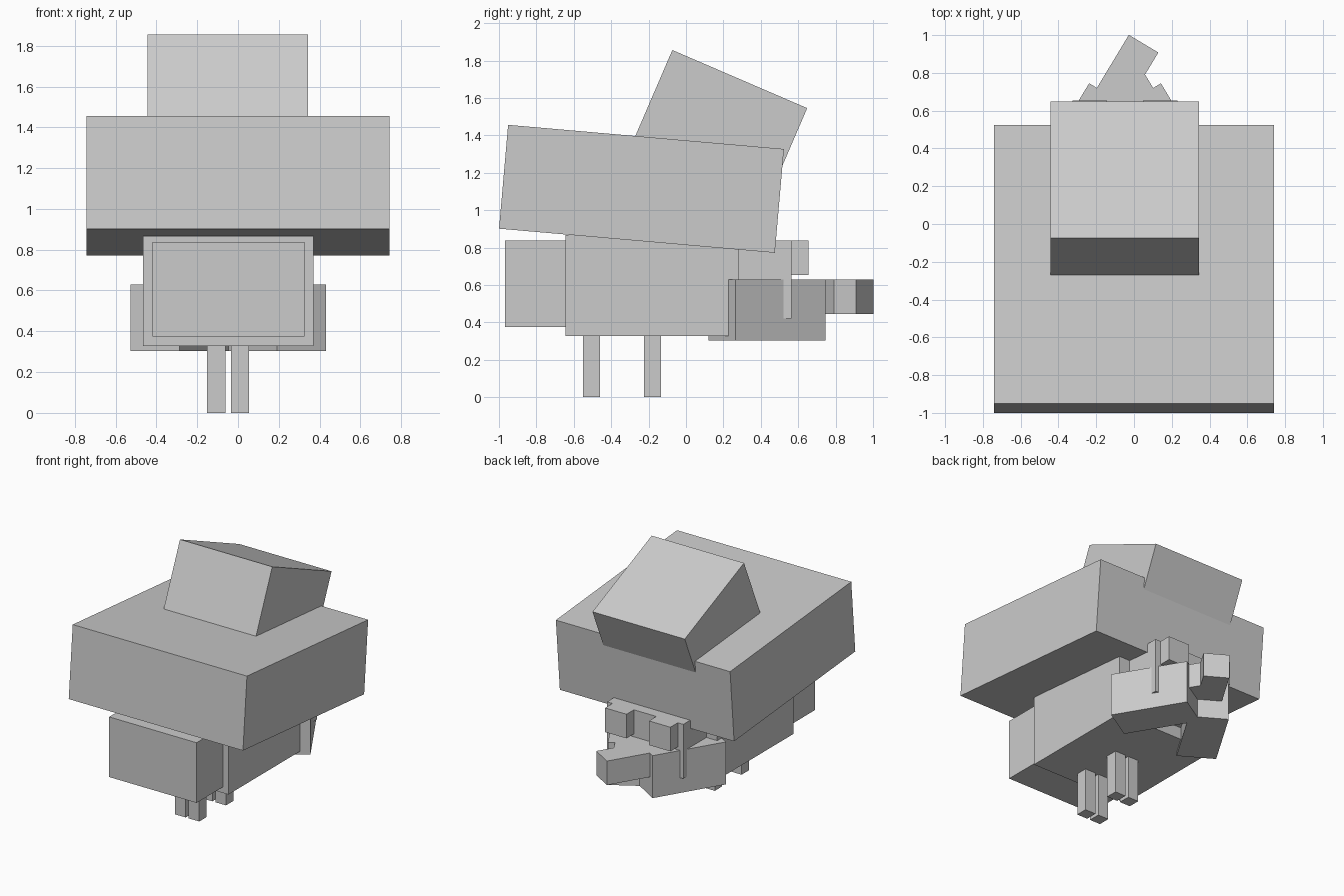
import bpy
from math import radians
from mathutils import Matrix, Vector

if "Cube" in bpy.data.objects:
    bpy.data.objects.remove(bpy.data.objects["Cube"])

MID = -0.0475  # mirror line of the lower body


def box(name, lo, hi, matrix=Matrix()):
    """Box between two corners, placed by a matrix."""
    bpy.ops.mesh.primitive_cube_add(size=1)
    ob = bpy.context.object
    ob.name = ob.data.name = name
    lo, hi = Vector(lo), Vector(hi)
    ob.data.transform(matrix @ Matrix.Translation((lo + hi) / 2) @ Matrix.Diagonal((*(hi - lo), 1)))
    ob.data.update()
    return ob


def tilt(y, z, degrees):
    """Frame at (y, z), tipped about the x axis."""
    return Matrix.Translation((0, y, z)) @ Matrix.Rotation(radians(degrees), 4, 'X')


# Large tilted slab and the block sunk into its top
box("upper_slab", (-0.742, 0, -0.557), (0.742, 1.48, 0), tilt(-0.951, 1.456, -5.0))
box("top_block", (-0.443, 0, -0.56), (0.343, 0.785, 0), tilt(-0.073, 1.856, -23.3))

# Body, front box and rear head
box("body", (-0.465, -0.645, 0.328), (0.37, 0.284, 0.866))
box("front_box", (-0.42, -0.968, 0.375), (0.325, -0.64, 0.838))
box("rear_head", (MID - 0.325, 0.2, 0.42), (MID + 0.325, 0.565, 0.838))

# Four short legs
for side, x in (("left", -0.151), ("right", -0.035)):
    for end, y in (("front", -0.55), ("back", -0.225)):
        box(f"{end}_{side}_leg", (x, y, 0), (x + 0.09, y + 0.09, 0.34))

# Eyes, angled arms and forearms; the left forearm reaches further
for side, s, reach in (("left", -1, 0.328), ("right", 1, 0.125)):
    a, b = sorted((MID + s * 0.096, MID + s * 0.278))
    box(f"{side}_eye", (a, 0.55, 0.652), (b, 0.655, 0.838))
    # frame at the outer end corner of the arm, local y along the arm
    frame = Matrix.Translation((MID + s * 0.19, 0.745, 0)) @ Matrix.Rotation(radians(s * 31), 4, 'Z')
    for part, near, far, start, stop, z in (("arm", 0, 0.28, -0.56, 0, 0.303),
                                            ("forearm", 0.048, 0.23, -0.1, reach, 0.445)):
        a, b = sorted((-s * near, -s * far))
        box(f"{side}_{part}", (a, start, z), (b, stop, 0.63), frame)
